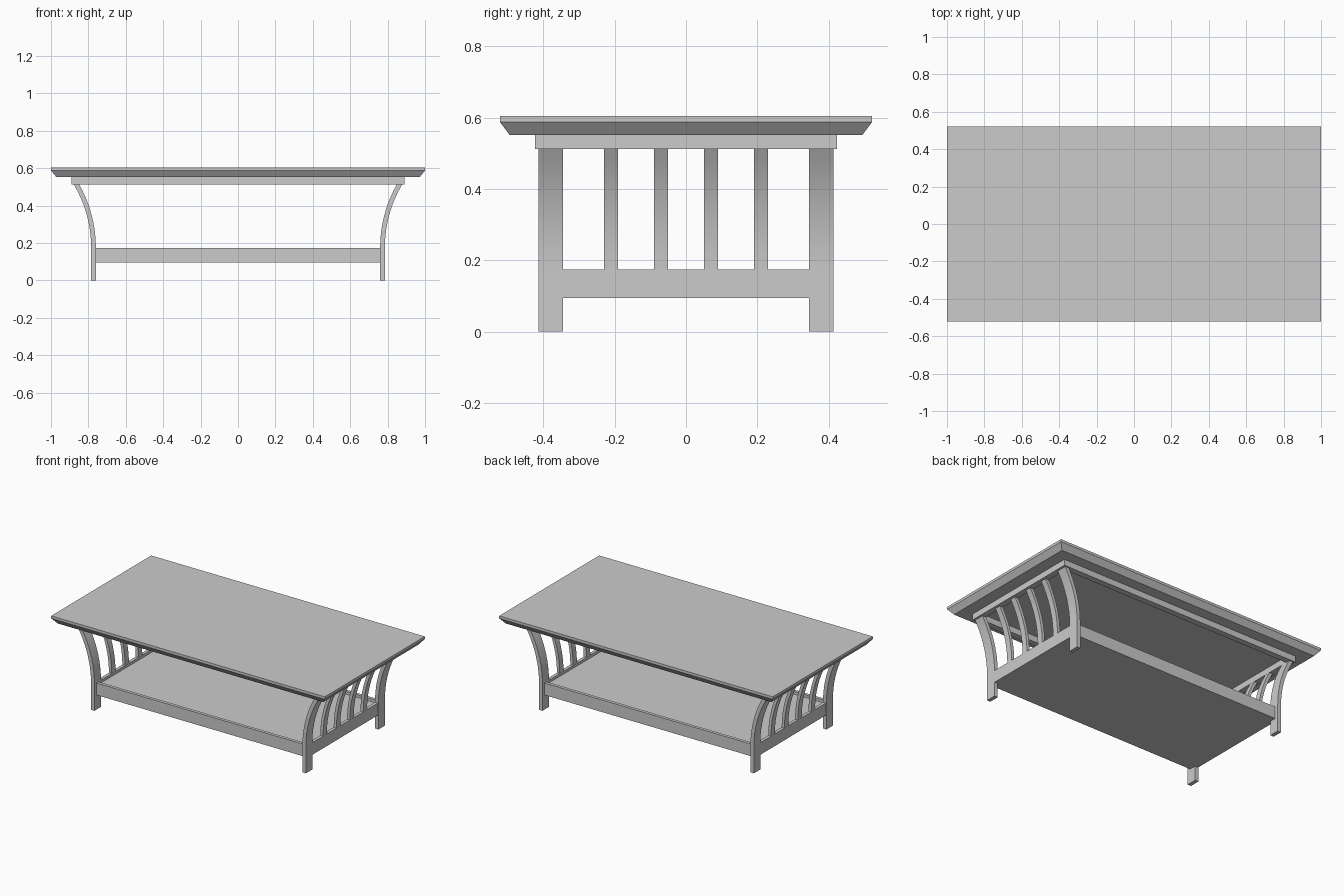
import bpy, math

if "Cube" in bpy.data.objects:
    bpy.data.objects.remove(bpy.data.objects["Cube"])

def mesh_object(name, verts, faces):
    me = bpy.data.meshes.new(name)
    me.from_pydata(verts, [], faces)
    me.update()
    ob = bpy.data.objects.new(name, me)
    bpy.context.collection.objects.link(ob)
    return ob

def box(name, x0, x1, y0, y1, z0, z1):
    v = [(x, y, z) for z in (z0, z1) for x, y in ((x0, y0), (x1, y0), (x1, y1), (x0, y1))]
    return mesh_object(name, v, [(3, 2, 1, 0), (4, 5, 6, 7)] +
                       [(i, (i + 1) % 4, (i + 1) % 4 + 4, i + 4) for i in range(4)])

def curved_post(name, side, y, width, thick, z0, z1, z_bend=0.175, x_mid=0.7725, radius=0.676):
    """Strip that is upright up to z_bend, then sweeps outward along an arc."""
    end = math.asin((z1 - z_bend) / radius)
    pts = [(0.0, z0)] if z0 < z_bend else []
    rings = [(x_mid - thick / 2, x_mid + thick / 2, z) for _, z in pts]
    n = 10
    for i in range(n + 1):
        z = z_bend + (z1 - z_bend) * i / n
        # level slices keep the ends flat against the apron and rail
        cx = x_mid + radius
        r_in, r_out = radius + thick / 2, radius - thick / 2
        d = z - z_bend
        rings.append((cx - math.sqrt(r_in ** 2 - d * d), cx - math.sqrt(r_out ** 2 - d * d), z))
    verts, faces = [], []
    for a, b, z in rings:
        verts += [(side * x, yy, z) for x, yy in
                  ((a, y - width / 2), (b, y - width / 2), (b, y + width / 2), (a, y + width / 2))]
    for k in range(len(rings) - 1):
        for i in range(4):
            j = (i + 1) % 4
            faces.append((4 * k + i, 4 * k + j, 4 * k + 4 + j, 4 * k + 4 + i))
    m = 4 * (len(rings) - 1)
    faces += [(3, 2, 1, 0), (m, m + 1, m + 2, m + 3)]
    if side < 0:
        faces = [f[::-1] for f in faces]
    ob = mesh_object(name, verts, faces)
    bpy.ops.object.select_all(action='DESELECT')
    ob.select_set(True)
    bpy.context.view_layer.objects.active = ob
    bpy.ops.object.shade_smooth_by_angle(angle=math.radians(30))
    return ob

# Table top with bevelled underside edge
layers = [(0.97, 0.495, 0.552), (1.0, 0.522, 0.588), (1.0, 0.522, 0.605)]
verts = [(sx * a, sy * b, z) for a, b, z in layers
         for sx, sy in ((-1, -1), (1, -1), (1, 1), (-1, 1))]
faces = [(4 * k + i, 4 * k + (i + 1) % 4, 4 * k + 4 + (i + 1) % 4, 4 * k + 4 + i)
         for k in range(2) for i in range(4)]
mesh_object("table_top", verts, faces + [(3, 2, 1, 0), (8, 9, 10, 11)])

for s, end in ((-1, "left"), (1, "right")):
    # Apron end and lower end rail
    box(f"apron_{end}", *sorted((s * 0.85, s * 0.89)), -0.423, 0.423, 0.512, 0.552)
    box(f"end_rail_{end}", *sorted((s * 0.762, s * 0.783)), -0.345, 0.345, 0.095, 0.175)
    # Curved legs
    for y in (-0.379, 0.379):
        curved_post(f"leg_{end}", s, y, 0.068, 0.025, 0.0, 0.512)
    # Curved slats
    for y in (-0.21, -0.07, 0.07, 0.21):
        curved_post(f"slat_{end}", s, y, 0.04, 0.02, 0.175, 0.512)

for s, side in ((-1, "front"), (1, "back")):
    # Apron sides and lower long rails
    box(f"apron_{side}", -0.85, 0.85, *sorted((s * 0.383, s * 0.423)), 0.512, 0.552)
    box(f"long_rail_{side}", -0.762, 0.762, *sorted((s * 0.369, s * 0.39)), 0.095, 0.175)

# Lower shelf, recessed a little inside the rails
box("shelf", -0.762, 0.762, -0.369, 0.369, 0.095, 0.157)
